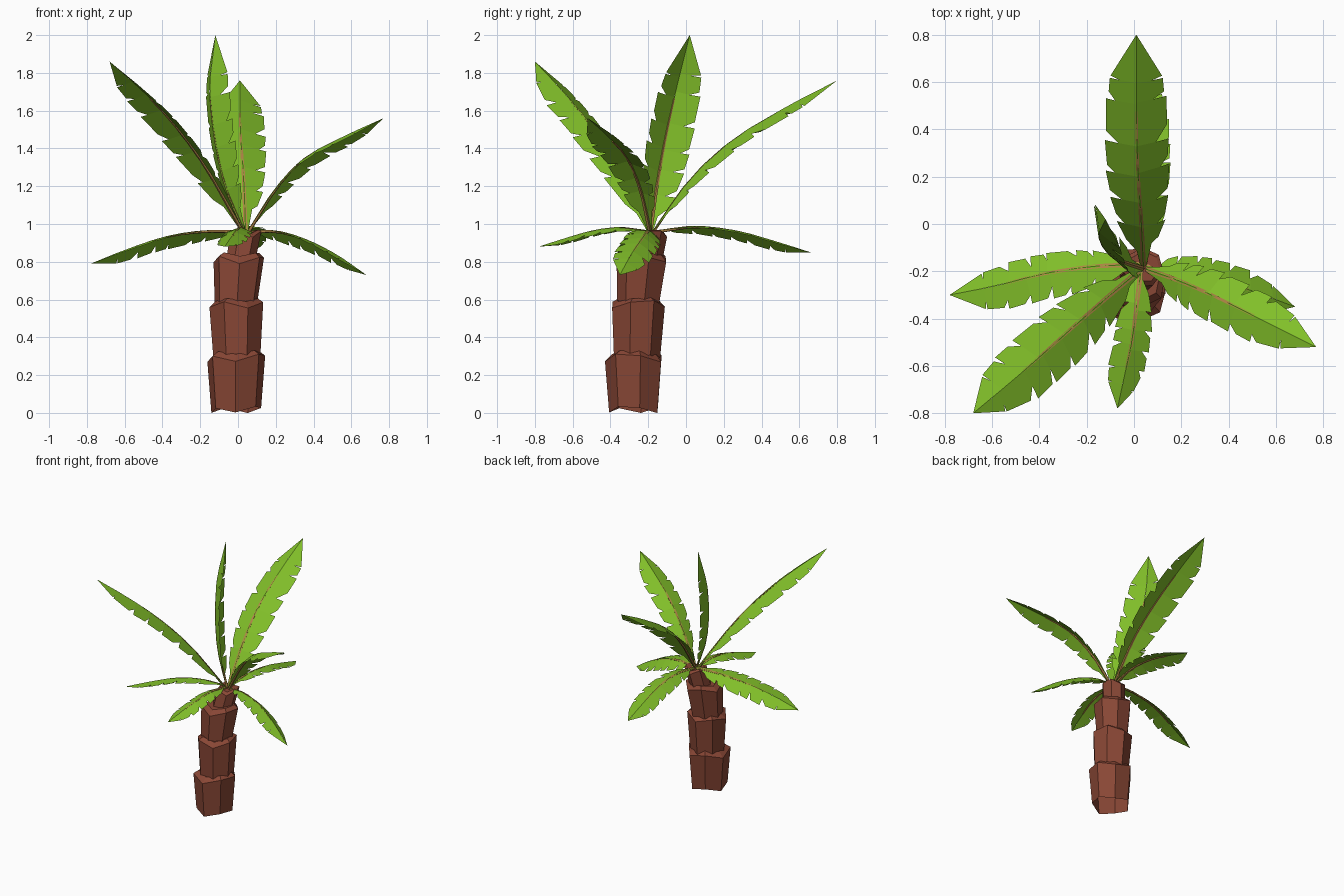
import bpy, bmesh, math, random
from mathutils import Vector as V

if "Cube" in bpy.data.objects:
    bpy.data.objects.remove(bpy.data.objects["Cube"])

random.seed(4)


def material(name, rgb):
    m = bpy.data.materials.new(name)
    m.diffuse_color = (*rgb, 1)
    m.use_nodes = True
    m.node_tree.nodes["Principled BSDF"].inputs["Base Color"].default_value = m.diffuse_color
    return m


GREEN = material("leaf green", (0.22, 0.52, 0.022))
BARK = material("bark brown", (0.25, 0.063, 0.036))
TAN = material("stem tan", (0.42, 0.23, 0.06))


def make_object(name, bm, mat):
    mesh = bpy.data.meshes.new(name)
    bm.to_mesh(mesh)
    bm.free()
    mesh.materials.append(mat)
    ob = bpy.data.objects.new(name, mesh)
    bpy.context.collection.objects.link(ob)
    return ob


def skin(bm, rings, bottom=True):
    """Join rings of points with quads and close the ends."""
    rings = [[bm.verts.new(p) for p in r] for r in rings]
    n = len(rings[0])
    for a, b in zip(rings, rings[1:]):
        for i in range(n):
            j = (i + 1) % n
            bm.faces.new((a[i], a[j], b[j], b[i]))
    if bottom:
        bm.faces.new(rings[0][::-1])
    bm.faces.new(rings[-1])
    bmesh.ops.recalc_face_normals(bm, faces=bm.faces)


# Trunk: stacked flaring segments with uneven rims, open underneath
def trunk_segment(name, low, high, r0, r1, phase, crown):
    n = 7
    low, high = V(low), V(high)
    zig = [0.016 * (-1) ** i + random.uniform(-0.006, 0.006) for i in range(n)]

    def ring(c, r, wobble):
        return [c + V((r * math.cos(phase + math.tau * i / n),
                       r * math.sin(phase + math.tau * i / n), wobble * zig[i]))
                for i in range(n)]

    bm = bmesh.new()
    skin(bm, [ring(low, r0, 0.8), ring(high, r1, 1),
              ring(high + V((0.003, 0.003, crown)), r1 * 0.78, 0.5)], bottom=False)
    make_object(name, bm, BARK)


trunk_segment("trunk_base", (-0.01, -0.272, 0.016), (-0.01, -0.272, 0.29), 0.135, 0.157, 0.2, 0.03)
trunk_segment("trunk_lower", (-0.005, -0.265, 0.29), (-0.008, -0.258, 0.575), 0.127, 0.146, 0.65, 0.025)
trunk_segment("trunk_upper", (-0.01, -0.25, 0.57), (0.005, -0.23, 0.81), 0.115, 0.137, 0.25, 0.03)
trunk_segment("trunk_top", (0.01, -0.215, 0.78), (0.04, -0.185, 0.945), 0.082, 0.085, 0.7, 0.015)


# Leaves: a midrib path with notched, drooping blades on both sides
def along(pts, s):
    """Smooth curve through the points, s from 0 to 1."""
    n = len(pts) - 1
    i = min(int(s * n), n - 1)
    t = s * n - i
    b, c = pts[i], pts[i + 1]
    a = pts[i - 1] if i else 2 * b - c
    d = pts[i + 2] if i + 2 <= n else 2 * c - b
    return 0.5 * (2 * b + (c - a) * t + (2 * a - 5 * b + 4 * c - d) * t * t
                  + (3 * b - a - 3 * c + d) * t ** 3)


OUTLINE = [(0, 0.12), (0.1, 0.45), (0.2, 0.75), (0.4, 1), (0.7, 1), (0.83, 0.8), (1, 0)]


def outline(s):
    for (s0, w0), (s1, w1) in zip(OUTLINE, OUTLINE[1:]):
        if s <= s1:
            return w0 + (w1 - w0) * (s - s0) / (s1 - s0)
    return 0


def leaf(name, pts, half, side=None, roll=0, lobes=7):
    pts = [V(p) for p in pts]
    roll = math.radians(roll)

    def frame(s):
        t = (along(pts, min(s + 0.02, 1)) - along(pts, max(s - 0.02, 0))).normalized()
        b = V(side) if side else t.cross(V((0, 0, 1)))
        b = (b - t * b.dot(t)).normalized()
        n = b.cross(t).normalized()
        return (b * math.cos(roll) + n * math.sin(roll),
                n * math.cos(roll) - b * math.sin(roll))

    def point(s, sign, w):
        b, n = frame(s)
        return along(pts, s) + (b * sign * 0.94 - n * 0.36) * half * w

    bm = bmesh.new()
    for sign in (1, -1):
        cuts = [0] + [0.1 + 0.73 * (i + random.uniform(-0.22, 0.22)) / (lobes - 1)
                      for i in range(lobes)] + [1]
        notch = [0.1] + [outline(c) * random.uniform(0.52, 0.75) for c in cuts[1:-1]] + [0]
        for i in range(len(cuts) - 1):
            s0, s1 = cuts[i], cuts[i + 1]
            d = s1 - s0
            rib0, rib1 = along(pts, s0), along(pts, s1)
            in0, in1 = point(s0, sign, notch[i]), point(s1, sign, notch[i + 1])
            if i == len(cuts) - 2:          # pointed tip
                loop = [rib0, in0, point(s0 + 0.06 * d, sign, outline(s0 + 0.06 * d) * 1.04), rib1]
            elif i == 0:                    # narrow stalk end
                loop = [rib0, in0, in1, rib1]
            else:
                a, e = s0 + random.uniform(0.2, 0.4) * d, s1 + 0.02 * d
                loop = [rib0, in0, point(a, sign, outline(a)),
                        point(e, sign, outline(e) * 1.05), in1, rib1]
            f = [bm.verts.new(p) for p in loop]
            bm.faces.new(f if sign > 0 else f[::-1])
    bmesh.ops.remove_doubles(bm, verts=bm.verts, dist=0.0005)
    make_object(name, bm, GREEN)

    # Thin tapered midrib, mostly sunk below the blade
    rings = []
    for k in range(8):
        s = 0.7 * k / 7
        b, n = frame(s)
        c = along(pts, s) - n * 0.0015
        b, n = b * 0.011 * (1 - 0.08 * k), n * 0.013 * (1 - 0.1 * k)
        rings.append([c + b, c - b, c - b * 0.6 - n, c + b * 0.6 - n])
    bm = bmesh.new()
    skin(bm, rings)
    make_object(name + "_rib", bm, TAN)


leaf("leaf_front_left_tall", [(0.03, -0.19, 0.96), (-0.16, -0.35, 1.29), (-0.33, -0.50, 1.52),
                              (-0.50, -0.65, 1.70), (-0.68, -0.80, 1.86)], 0.13)
leaf("leaf_upright", [(0.03, -0.19, 0.96), (-0.07, -0.155, 1.2), (-0.125, -0.11, 1.45),
                      (-0.15, -0.05, 1.72), (-0.12, 0.02, 2.0)], 0.135, side=(0.12, -0.22, 0))
leaf("leaf_back_tall", [(0.04, -0.18, 0.96), (0.03, 0.02, 1.24), (0.015, 0.25, 1.45),
                        (0.01, 0.53, 1.62), (0.01, 0.80, 1.76)], 0.137)
leaf("leaf_right_tall", [(0.05, -0.19, 0.96), (0.19, -0.24, 1.18), (0.35, -0.31, 1.35),
                         (0.55, -0.41, 1.46), (0.77, -0.52, 1.56)], 0.11)
leaf("leaf_right_low", [(0.05, -0.18, 0.96), (0.20, -0.2, 0.965), (0.36, -0.235, 0.92),
                        (0.52, -0.29, 0.84), (0.68, -0.35, 0.73)], 0.1, roll=20)
leaf("leaf_left_low", [(0.03, -0.17, 0.965), (-0.18, -0.18, 0.965), (-0.38, -0.21, 0.935),
                       (-0.58, -0.26, 0.87), (-0.78, -0.30, 0.79)], 0.105, roll=-20)
leaf("leaf_front_low", [(0.03, -0.19, 0.965), (0.01, -0.35, 0.985), (-0.01, -0.50, 0.965),
                        (-0.04, -0.64, 0.925), (-0.07, -0.78, 0.88)], 0.08, lobes=6)
leaf("leaf_back_low", [(0.04, -0.16, 0.965), (0.055, 0.05, 0.99), (0.06, 0.27, 0.965),
                       (0.055, 0.47, 0.91), (0.05, 0.66, 0.85)], 0.09, roll=14)
